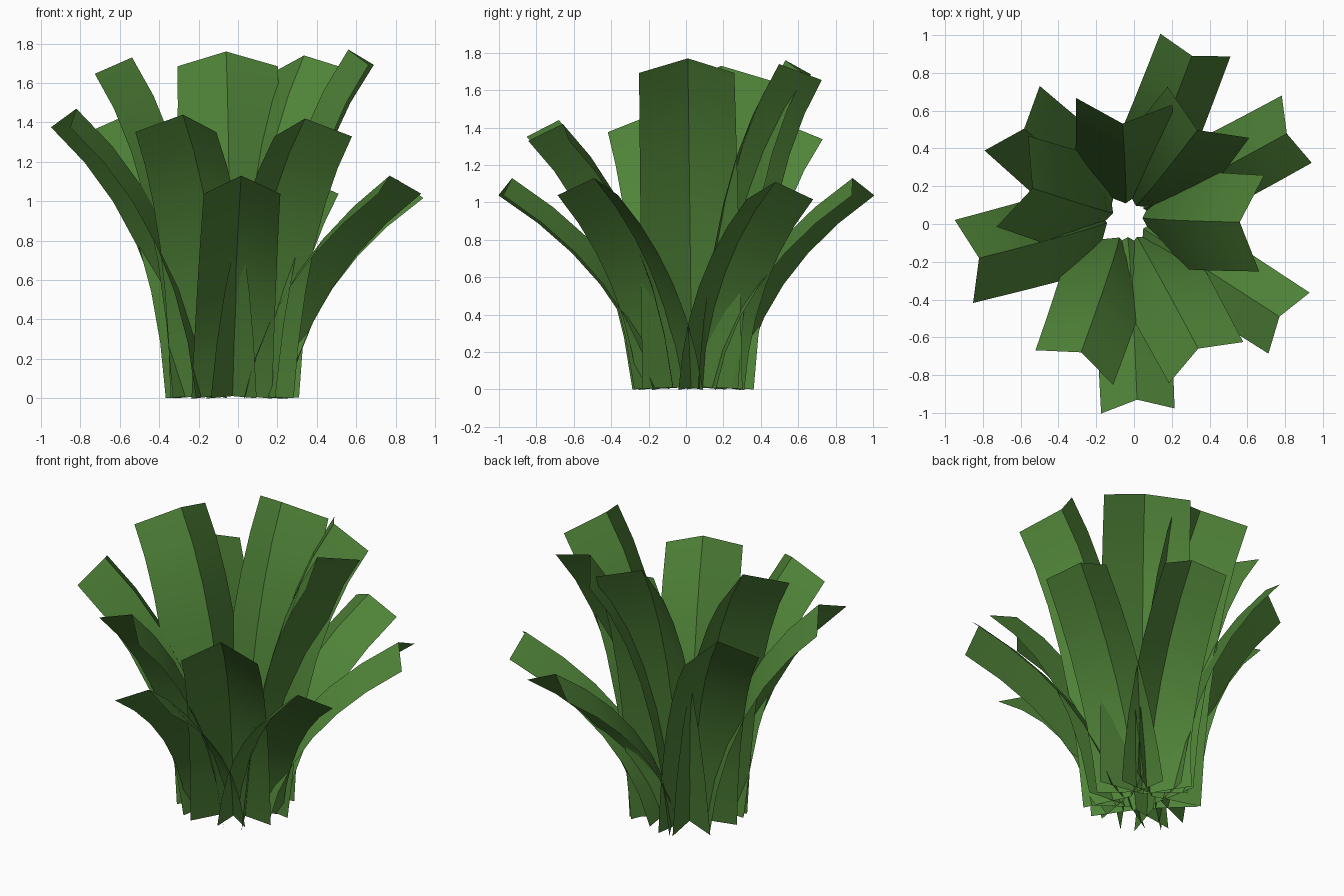
import bpy, bmesh
from math import radians, cos, sin
from mathutils import Vector

if "Cube" in bpy.data.objects:
    bpy.data.objects.remove(bpy.data.objects["Cube"])

green = bpy.data.materials.new("leaf_green")
green.diffuse_color = (0.08, 0.23, 0.04, 1)
green.use_nodes = True
green.node_tree.nodes["Principled BSDF"].inputs["Base Color"].default_value = green.diffuse_color

SEGMENTS = 6
ROOT = Vector((-0.035, 0.03, 0))   # the cluster's root sits slightly off centre


def bezier(a, b, c, t):
    """Point and tangent of a quadratic curve in the (radius, height) plane."""
    a, b, c = Vector(a), Vector(b), Vector(c)
    p = a * (1 - t) ** 2 + b * 2 * t * (1 - t) + c * t * t
    return p, ((b - a) * (1 - t) + (c - b) * t).normalized()


def leaf(name, azimuth, facing, base, bend, tip, half_width, depth):
    """Arching strip folded along a raised centre crease."""
    bm = bmesh.new()
    rows = []
    az = radians(azimuth)
    for i in range(SEGMENTS + 1):
        t = i / SEGMENTS
        p, tan = bezier(base, bend, tip, t)
        yaw = radians(azimuth + (facing - azimuth) * t)
        out = Vector((cos(yaw), sin(yaw), 0))
        side = Vector((-sin(yaw), cos(yaw), 0))
        ridge = Vector((p.x * cos(az), p.x * sin(az), p.y)) + ROOT * (1 - t)
        drop = (out * tan.y - Vector((0, 0, tan.x))) * depth
        w = half_width * (1.05 - 0.05 * t)
        rows.append([bm.verts.new(v) for v in
                     (ridge + drop + side * w, ridge, ridge + drop - side * w)])
    # faces wound so the normals point up and inward
    for r0, r1 in zip(rows, rows[1:]):
        for k in range(2):
            bm.faces.new((r0[k], r0[k + 1], r1[k + 1], r1[k]))
    mesh = bpy.data.meshes.new(name)
    bm.to_mesh(mesh)
    bm.free()
    mesh.materials.append(green)
    obj = bpy.data.objects.new(name, mesh)
    bpy.context.collection.objects.link(obj)
    obj.select_set(True)
    bpy.context.view_layer.objects.active = obj


# Each tier: base and bend points, half width, fold depth,
# then leaves as (azimuth, tip facing, tip radius, tip height)
tiers = {
    "outer_leaf": ((0.10, 0.02), (0.24, 0.68), 0.195, 0.11,
                   [(-89, -86, 0.93, 1.13), (-32.5, -34, 0.913, 1.13),
                    (30.6, 24, 0.94, 1.11), (71, 72, 0.942, 1.13)]),
    "middle_leaf": ((0.11, 0.015), (0.22, 0.93), 0.225, 0.125,
                    [(192.4, 192.5, 0.84, 1.47), (139, 139.5, 0.77, 1.43),
                     (247.6, 246, 0.735, 1.44), (-62.7, -61, 0.742, 1.42)]),
    "inner_leaf": ((0.08, 0.015), (0.18, 1.2), 0.255, 0.14,
                   [(1, -3, 0.56, 1.77), (56, 58, 0.60, 1.74),
                    (96.5, 86, 0.535, 1.76), (160.6, 161, 0.57, 1.73)]),
}

for name, (base, bend, hw, depth, leaves) in tiers.items():
    for n, (az, facing, r, h) in enumerate(leaves, 1):
        leaf(f"{name}_{n}", az, facing, base, bend, (r, h), hw, depth)

# smooth along each blade, sharp at the crease
bpy.ops.object.shade_smooth_by_angle(angle=radians(35))
